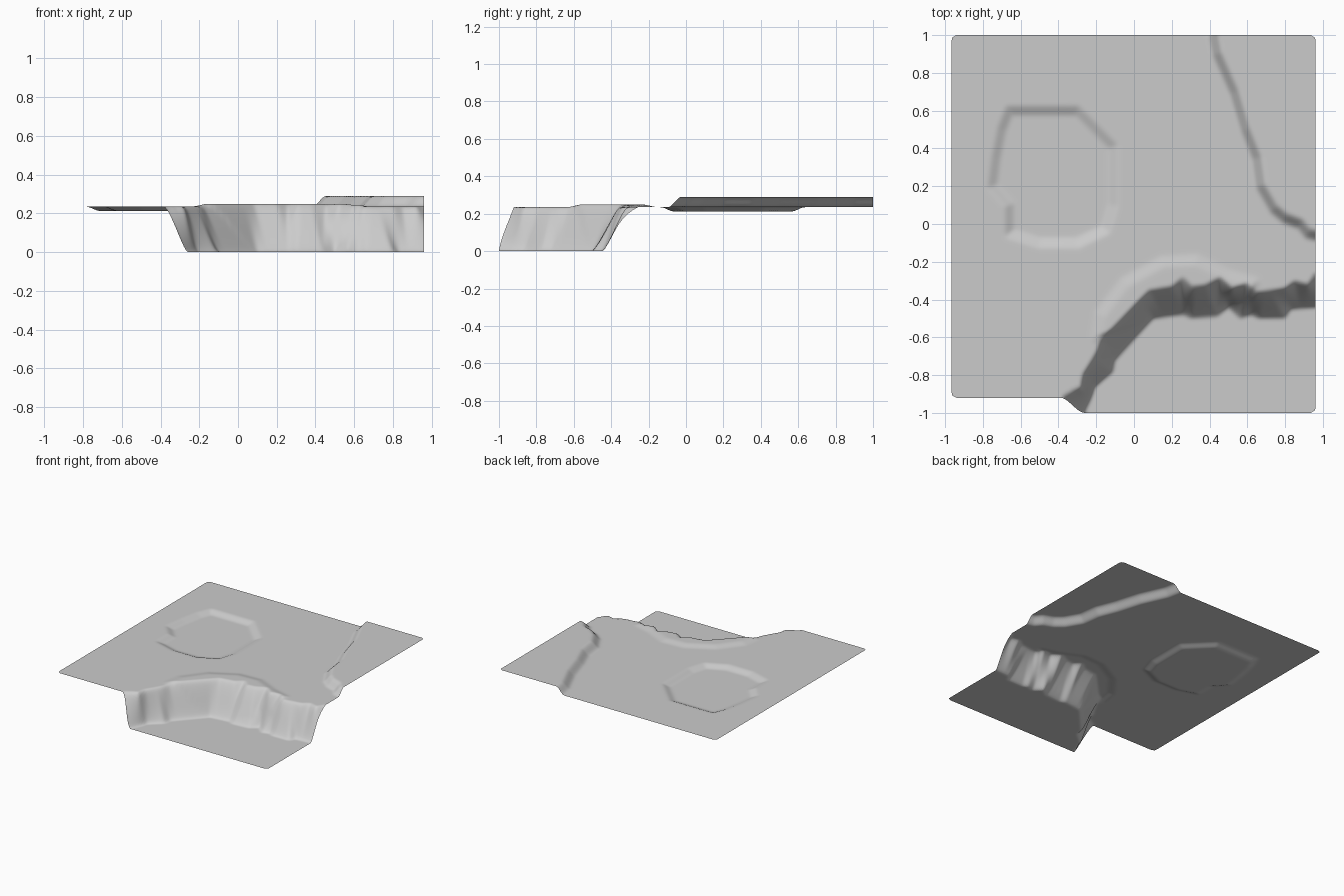
import bpy, bmesh, math

if "Cube" in bpy.data.objects:
    bpy.data.objects.remove(bpy.data.objects["Cube"])

N = 180
X0, X1, Y1, R = -0.965, 0.96, 1.0, 0.025
PLAIN = 0.235

# outlines read in plan
cliff_low = [(-.27, -1.02), (-.23, -.92), (-.21, -.86), (-.11, -.78), (-.10, -.72), (.10, -.5),
             (.26, -.48), (.30, -.5), (.44, -.49), (.50, -.44), (.56, -.5), (.62, -.48),
             (.66, -.5), (.80, -.5), (.83, -.45), (1, -.44)]
cliff_top = [(-.385, -1.02), (-.38, -.92), (-.28, -.87), (-.27, -.8), (-.20, -.68), (-.18, -.62),
             (.08, -.35), (.20, -.33), (.26, -.28), (.31, -.33), (.38, -.32), (.46, -.28),
             (.52, -.34), (.60, -.31), (.65, -.36), (.80, -.34), (.85, -.3), (.92, -.32), (.97, -.24), (1, -.24)]
basin = [(-.66, .6), (-.3, .6), (-.11, .41), (-.11, .1), (-.15, -.03), (-.3, -.1),
         (-.5, -.1), (-.66, -.05), (-.66, .1), (-.75, .2), (-.73, .35), (-.7, .5)]
terrace = [(.415, 1.1), (.42, 1), (.44, .9), (.53, .7), (.59, .5), (.65, .35), (.67, .2),
           (.74, .08), (.8, .03), (.88, 0), (.92, -.05), (1, -.07)]
rim = [(-.2, -.6), (-.18, -.48), (-.05, -.31), (.15, -.2), (.33, -.19), (.5, -.27), (.64, -.31)]


def dist(p, line):
    best = 9.0
    for (ax, ay), (bx, by) in zip(line, line[1:]):
        dx, dy = bx - ax, by - ay
        t = max(0, min(1, ((p[0] - ax) * dx + (p[1] - ay) * dy) / (dx * dx + dy * dy)))
        best = min(best, math.hypot(p[0] - ax - t * dx, p[1] - ay - t * dy))
    return best


def inside(p, poly):
    hit = False
    for (ax, ay), (bx, by) in zip(poly, poly[1:] + poly[:1]):
        if (ay > p[1]) != (by > p[1]) and p[0] < (bx - ax) * (p[1] - ay) / (by - ay) + ax:
            hit = not hit
    return hit


def smooth(t):
    t = max(0, min(1, t))
    return t * t * (3 - 2 * t)


def step(p, line, poly, width):
    d = dist(p, line)
    return smooth(.5 + (d if inside(p, poly) else -d) / width)


low_poly = cliff_low + [(1, -1.2), (-.27, -1.2)]
top_poly = cliff_top + [(1, -1.2), (-.385, -1.2)]
terrace_poly = terrace + [(1.1, -.07), (1.1, 1.1)]
rim_poly = rim + [(.6, -.4), (.1, -.5)]


def height(p):
    if inside(p, low_poly):
        return 0.0
    z = PLAIN - .023 * step(p, basin + basin[:1], basin, .07)
    z += .055 * step(p, terrace, terrace_poly, .07)
    z += .014 * step(p, rim, rim_poly, .08)
    if inside(p, top_poly):
        a, b = dist(p, cliff_low), dist(p, cliff_top)
        t = a / (a + b + 1e-6)
        z *= .72 * t + .28 * smooth(t)      # slightly eased slope
    return z


# terrain sheet: one open surface with rounded corners
bm = bmesh.new()
grid = []
for j in range(N + 1):
    row = []
    for i in range(N + 1):
        x = X0 + (X1 - X0) * i / N
        front = -.92 - .08 * smooth((x + .39) / .13)
        y = front + (Y1 - front) * j / N
        edge = min(Y1 - y, y - front)
        if edge < R:
            cut = R - math.sqrt(max(0, R * R - (R - edge) ** 2))
            x = max(X0 + cut, min(X1 - cut, x))
        row.append(bm.verts.new((x, y, height((x, y)))))
    grid.append(row)
for j in range(N):
    for i in range(N):
        bm.faces.new((grid[j][i], grid[j][i + 1], grid[j + 1][i + 1], grid[j + 1][i]))
bmesh.ops.remove_doubles(bm, verts=bm.verts, dist=1e-5)
# soften creases
for _ in range(2):
    bmesh.ops.smooth_vert(bm, verts=[v for v in bm.verts if not v.is_boundary], factor=.5,
                          use_axis_z=True)
for f in bm.faces:
    f.smooth = True
me = bpy.data.meshes.new("terrain")
bm.to_mesh(me)
bm.free()
mat = bpy.data.materials.new("grey ground")
mat.diffuse_color = (.6, .6, .6, 1)
mat.use_nodes = True
mat.node_tree.nodes["Principled BSDF"].inputs["Base Color"].default_value = mat.diffuse_color
me.materials.append(mat)
bpy.context.collection.objects.link(bpy.data.objects.new("terrain", me))
